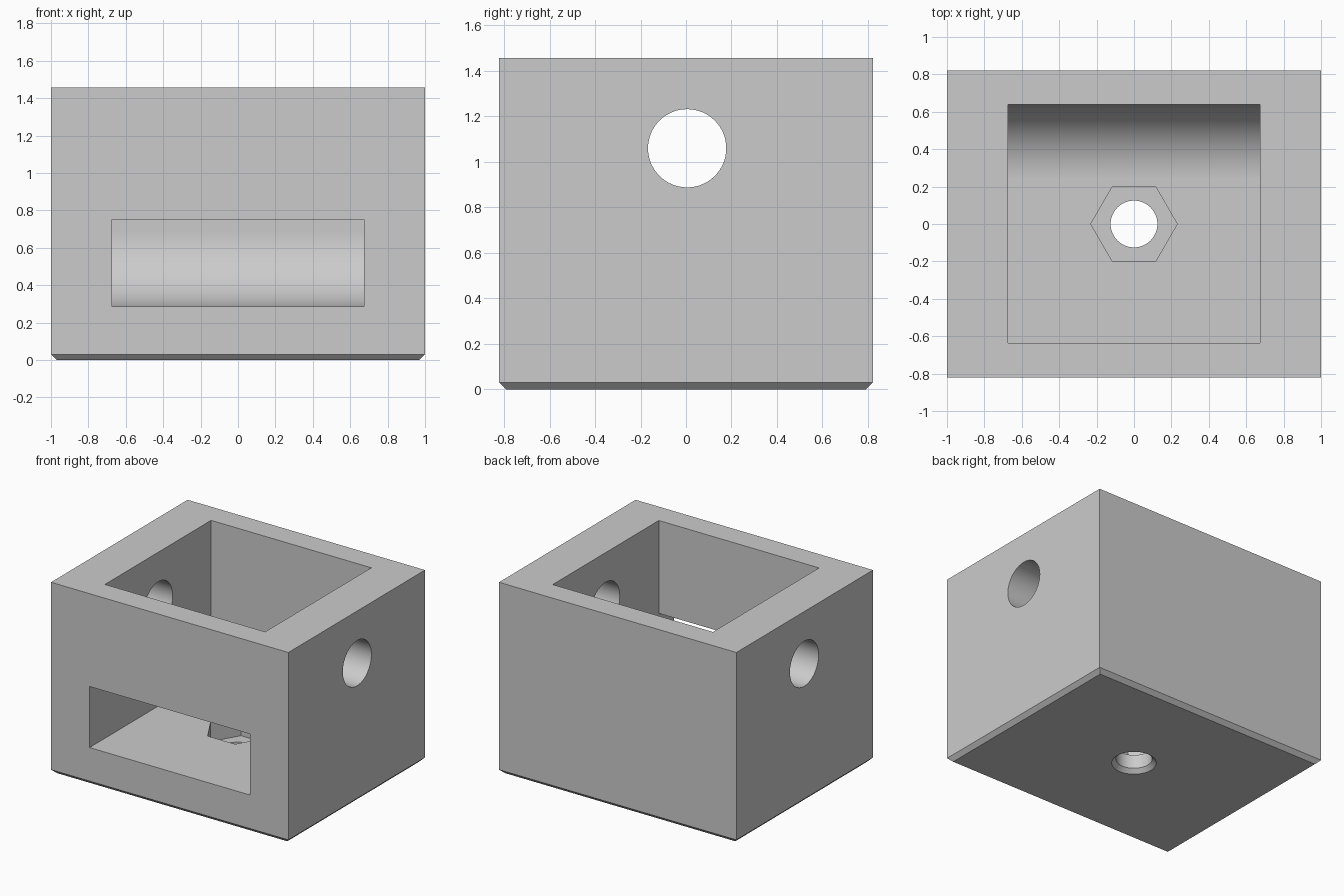
import bpy
import bmesh
from math import cos, sin, pi, radians

cube = bpy.data.objects.get("Cube")
if cube:
    bpy.data.objects.remove(cube, do_unlink=True)

grey = bpy.data.materials.new("plain grey")
grey.use_nodes = True
grey.diffuse_color = (0.6, 0.6, 0.6, 1)
grey.node_tree.nodes["Principled BSDF"].inputs["Base Color"].default_value = (0.6, 0.6, 0.6, 1)


def loft(name, loops):
    """Closed solid through a stack of matching loops."""
    bm = bmesh.new()
    rings = [[bm.verts.new(p) for p in loop] for loop in loops]
    n = len(rings[0])
    for low, high in zip(rings, rings[1:]):
        for i in range(n):
            j = (i + 1) % n
            bm.faces.new((low[i], low[j], high[j], high[i]))
    bm.faces.new(rings[0][::-1])
    bm.faces.new(rings[-1])
    bmesh.ops.recalc_face_normals(bm, faces=bm.faces)
    mesh = bpy.data.meshes.new(name)
    bm.to_mesh(mesh)
    bm.free()
    mesh.materials.append(grey)
    obj = bpy.data.objects.new(name, mesh)
    bpy.context.collection.objects.link(obj)
    return obj


def rectangle(hx, hy, z):
    return [(-hx, -hy, z), (hx, -hy, z), (hx, hy, z), (-hx, hy, z)]


def circle(r, z, sides):
    return [(r * cos(2 * pi * i / sides), r * sin(2 * pi * i / sides), z) for i in range(sides)]


def along_x(profile, half):
    return [[(x, y, z) for y, z in profile] for x in (-half, half)]


# Block with a chamfered bottom edge
height, floor, chamfer = 1.457, 0.285, 0.03
block = loft("box_body", [rectangle(1 - chamfer, 0.822 - chamfer, 0),
                          rectangle(1, 0.822, chamfer),
                          rectangle(1, 0.822, height)])

# Cavity and front window share one side profile, with a rounded back corner
back, radius = 0.64, 0.4
arc = [(back - radius + radius * sin(a), floor + radius - radius * cos(a))
       for a in (pi / 2 * i / 24 for i in range(25))]
profile = [(-0.637, 1.6), (-0.637, 0.75), (-1, 0.75), (-1, floor)] + arc + [(back, 1.6)]
cavity = loft("cavity_cutter", along_x(profile, 0.675))

# Round cross hole through both side walls
ring = [(0.005 + y, 1.06 + z) for y, z, _ in circle(0.172, 0, 64)]
cross_hole = loft("cross_hole_cutter", along_x(ring, 1.2))

# Hexagonal nut pocket, and a bolt hole countersunk from below
nut_pocket = loft("nut_pocket_cutter", [circle(0.231, 0.135, 6), circle(0.231, 0.5, 6)])
bolt_hole = loft("bolt_hole_cutter", [circle(0.185, -0.03, 64),
                                      circle(0.125, 0.03, 64),
                                      circle(0.125, 0.6, 64)])

bpy.ops.object.select_all(action="DESELECT")
block.select_set(True)
bpy.context.view_layer.objects.active = block
for cutter in (cavity, cross_hole, nut_pocket, bolt_hole):
    cutter.hide_render = True
    cut = block.modifiers.new(cutter.name, "BOOLEAN")
    cut.operation = "DIFFERENCE"
    cut.solver = "EXACT"
    cut.object = cutter
    bpy.ops.object.modifier_apply(modifier=cut.name)
    bpy.data.objects.remove(cutter, do_unlink=True)

# Smooth curves, with flat walls kept flat
bpy.ops.object.shade_smooth_by_angle(angle=radians(25))
weighted = block.modifiers.new("flat_walls", "WEIGHTED_NORMAL")
weighted.keep_sharp = True
